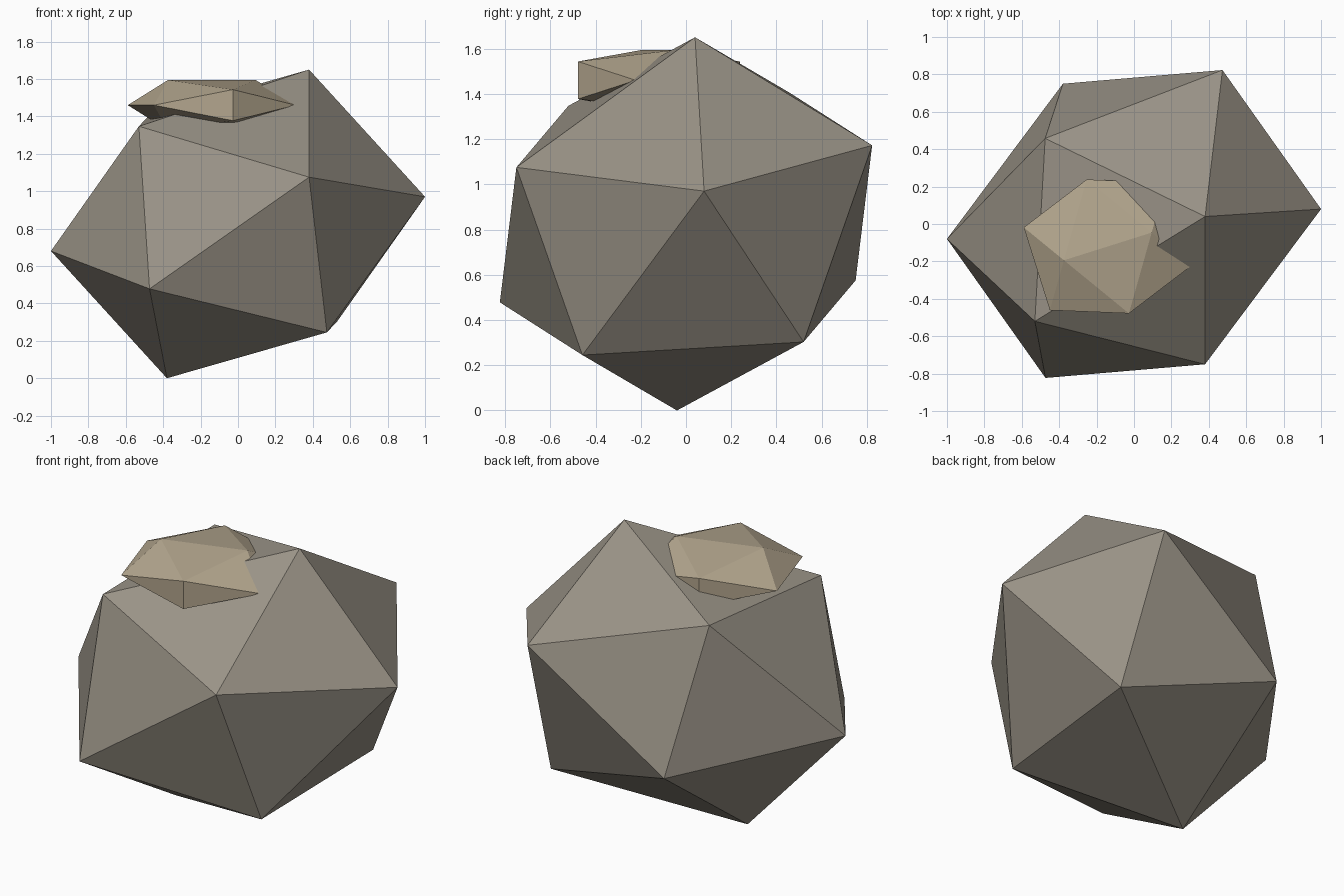
import bpy, bmesh, math
from mathutils import Vector, Matrix

if "Cube" in bpy.data.objects:
    bpy.data.objects.remove(bpy.data.objects["Cube"])

PHI = (1 + math.sqrt(5)) / 2


def rock(name, half, centre, colour):
    """Faceted 20-sided stone: six corners plus their opposites, wrapped in a hull."""
    bm = bmesh.new()
    for p in half:
        for s in (1, -1):
            bm.verts.new(Vector(centre) + s * Vector(p))
    bmesh.ops.convex_hull(bm, input=bm.verts[:])
    bmesh.ops.recalc_face_normals(bm, faces=bm.faces[:])
    mesh = bpy.data.meshes.new(name)
    bm.to_mesh(mesh)
    bm.free()
    mat = bpy.data.materials.new(name + "_colour")
    mat.diffuse_color = (*colour, 1)
    mat.use_nodes = True
    mat.node_tree.nodes["Principled BSDF"].inputs["Base Color"].default_value = mat.diffuse_color
    mesh.materials.append(mat)
    ob = bpy.data.objects.new(name, mesh)
    bpy.context.collection.objects.link(ob)
    return ob


# large tilted boulder (corners relative to its centre)
rock("boulder",
     [(0.38, 0.04, 0.825), (1.0, 0.08, 0.145), (-0.53, -0.52, 0.522),
      (0.38, -0.75, 0.25), (-0.473, -0.823, -0.347), (0.475, -0.458, -0.58)],
     (0, 0, 0.825), (0.32, 0.29, 0.24))

# flattened stone cap: squashed icosahedron turned about z
place = Matrix.Rotation(math.radians(17.5), 3, 'Z') @ Matrix.Diagonal((0.246, 0.232, 0.083))
cap = [place @ Vector(p) for s in (1, -1)
       for p in ((PHI, s, 0), (1, 0, s * PHI), (0, PHI, s))]
rock("stone_cap", cap, (-0.14, -0.12, 1.46), (0.45, 0.38, 0.27))
